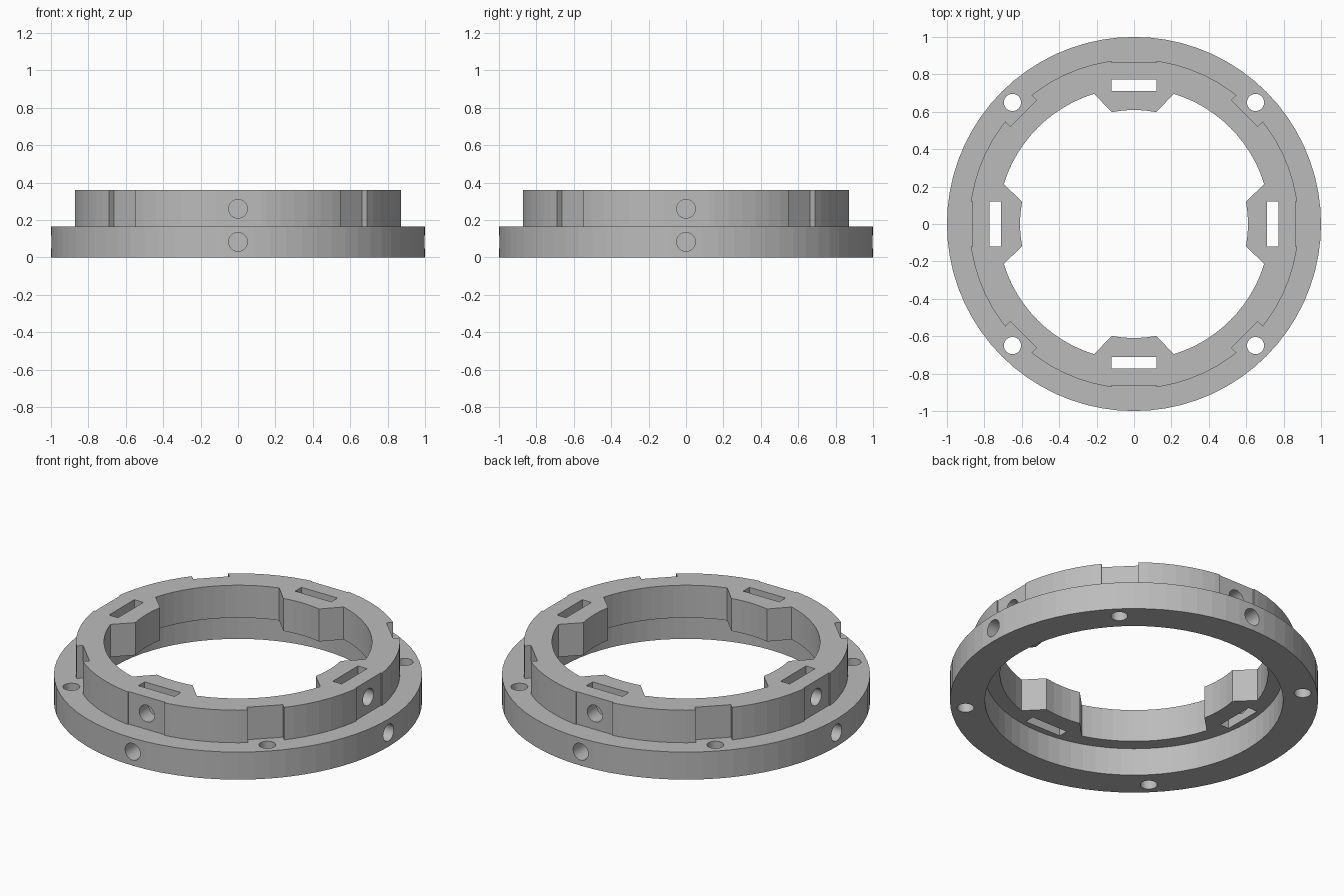
import bpy, bmesh, math
from mathutils import Matrix

if "Cube" in bpy.data.objects:
    bpy.data.objects.remove(bpy.data.objects["Cube"])

SEG = 72
STEP, TOP = 0.165, 0.36
R_BORE, R_TAB = 0.728, 0.61


def make_object(name, bm):
    bmesh.ops.recalc_face_normals(bm, faces=bm.faces)
    me = bpy.data.meshes.new(name)
    bm.to_mesh(me)
    bm.free()
    ob = bpy.data.objects.new(name, me)
    bpy.context.collection.objects.link(ob)
    return ob


def prism(bm, pts, z0, z1, mat=Matrix()):
    lo = [bm.verts.new(mat @ Matrix.Translation((x, y, z0)).translation) for x, y in pts]
    hi = [bm.verts.new(mat @ Matrix.Translation((x, y, z1)).translation) for x, y in pts]
    n = len(pts)
    bm.faces.new(lo[::-1])
    bm.faces.new(hi)
    for i in range(n):
        j = (i + 1) % n
        bm.faces.new((lo[i], lo[j], hi[j], hi[i]))


def rect(x0, x1, w):
    return [(x0, -w), (x1, -w), (x1, w), (x0, w)]


def circle(cx, cy, r, n=32):
    return [(cx + r * math.cos(2 * math.pi * i / n), cy + r * math.sin(2 * math.pi * i / n))
            for i in range(n)]


def turn(deg):
    return Matrix.Rotation(math.radians(deg), 4, 'Z')


# Stepped ring body, revolved
profile = [(0.81, 0), (1, 0), (1, STEP), (0.88, STEP), (0.88, TOP),
           (0.55, TOP), (0.55, STEP), (0.81, STEP)]
bm = bmesh.new()
rings = [[bm.verts.new((r * math.cos(2 * math.pi * i / SEG), r * math.sin(2 * math.pi * i / SEG), z))
          for r, z in profile] for i in range(SEG)]
for i in range(SEG):
    a, b = rings[i], rings[(i + 1) % SEG]
    for k in range(len(profile)):
        m = (k + 1) % len(profile)
        bm.faces.new((a[k], b[k], b[m], a[m]))
body = make_object("stepped_mounting_ring", bm)

cutters = []

# Bore with four inward tabs left standing
pts = []
a_out, a_in = math.atan2(0.214, 0.696), math.atan2(0.118, 0.598)
for q in range(4):
    base = q * math.pi / 2
    for i in range(5):
        a = base - a_in + 2 * a_in * i / 4
        pts.append((R_TAB * math.cos(a), R_TAB * math.sin(a)))
    for i in range(13):
        a = base + a_out + (math.pi / 2 - 2 * a_out) * i / 12
        pts.append((R_BORE * math.cos(a), R_BORE * math.sin(a)))
bm = bmesh.new()
prism(bm, pts, -0.1, 0.5)
cutters.append(make_object("bore_cutter", bm))

# Outer flats and notches on the upper ring
bm = bmesh.new()
for q in range(4):
    prism(bm, rect(0.864, 0.95, 0.12), STEP, 0.5, turn(90 * q))
    prism(bm, rect(0.837, 0.95, 0.1), STEP, 0.5, turn(90 * q + 45))
cutters.append(make_object("notch_cutter", bm))

# Nut slots and vertical screw holes
bm = bmesh.new()
for q in range(4):
    prism(bm, rect(0.712, 0.772, 0.12), -0.1, 0.5, turn(90 * q))
    prism(bm, circle(0.919, 0, 0.046), -0.1, 0.5, turn(90 * q + 45))
cutters.append(make_object("slot_cutter", bm))

# Radial screw holes: upper ones reach the slots, lower ones are blind
bm = bmesh.new()
tilt = Matrix.Rotation(math.radians(90), 4, 'Y')
for q in range(4):
    prism(bm, circle(-0.26, 0, 0.05), 0.74, 1.2, turn(90 * q) @ tilt)
    prism(bm, circle(-0.083, 0, 0.05), 0.88, 1.2, turn(90 * q) @ tilt)
cutters.append(make_object("radial_hole_cutter", bm))

bpy.context.view_layer.objects.active = body
for c in cutters:
    c.hide_render = True
    mod = body.modifiers.new("cut", 'BOOLEAN')
    mod.operation, mod.solver, mod.object = 'DIFFERENCE', 'EXACT', c
    bpy.ops.object.modifier_apply(modifier=mod.name)
    bpy.data.objects.remove(c, do_unlink=True)

grey = bpy.data.materials.new("plain grey")
grey.diffuse_color = (0.5, 0.5, 0.5, 1)
grey.use_nodes = True
grey.node_tree.nodes["Principled BSDF"].inputs["Base Color"].default_value = grey.diffuse_color
body.data.materials.clear()
body.data.materials.append(grey)
for p in body.data.polygons:
    p.material_index = 0
